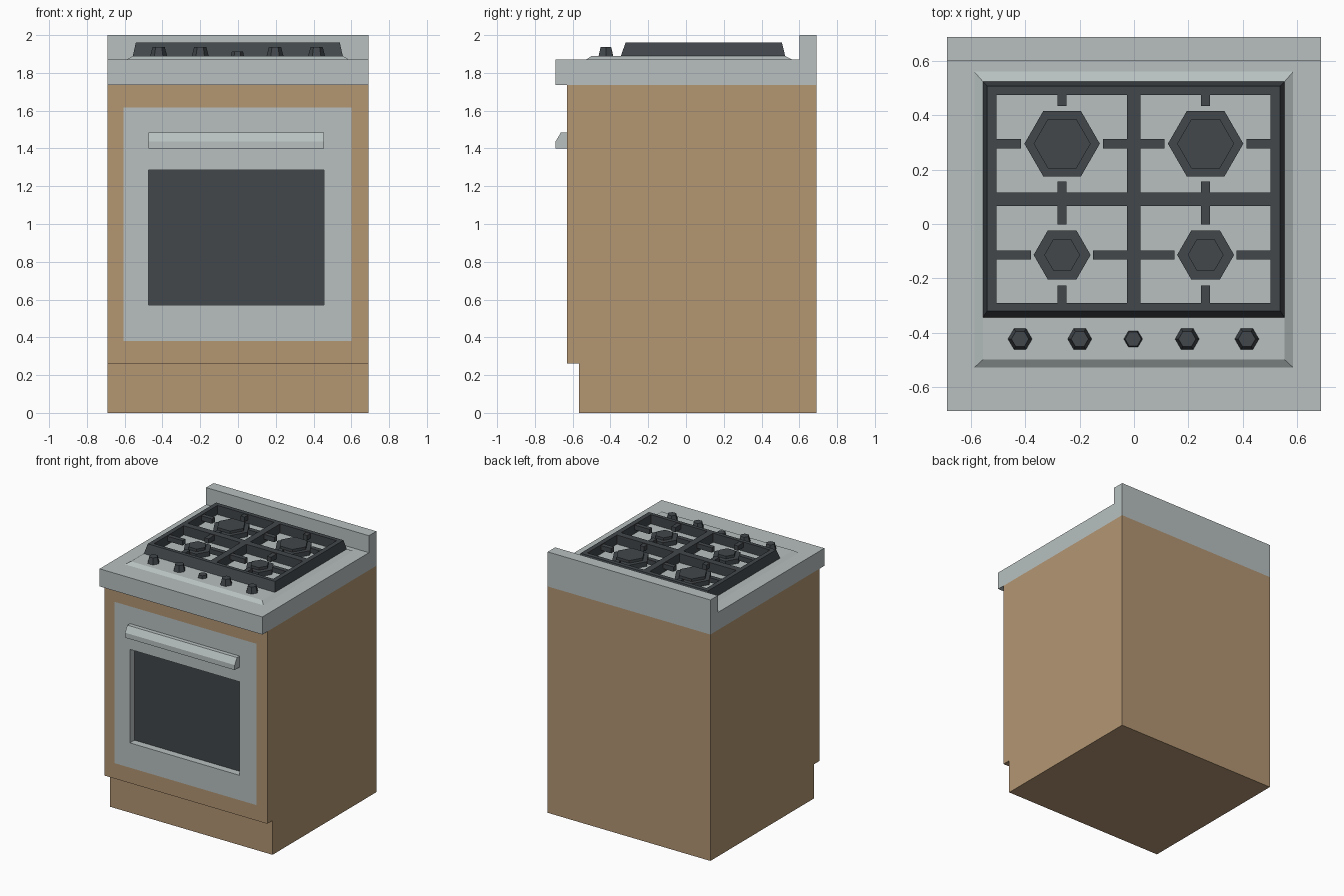
import bpy, bmesh, math

if "Cube" in bpy.data.objects:
    bpy.data.objects.remove(bpy.data.objects["Cube"])


def material(name, rgb):
    m = bpy.data.materials.new(name)
    m.diffuse_color = (*rgb, 1)
    m.use_nodes = True
    m.node_tree.nodes["Principled BSDF"].inputs["Base Color"].default_value = m.diffuse_color
    return m


WOOD = material("warm wood", (0.456, 0.305, 0.171))
STEEL = material("pale steel", (0.479, 0.527, 0.527))
IRON = material("dark iron", (0.054, 0.063, 0.070))


def loft(name, loops, mats, bands=None, closed=False):
    """Skin matching loops of points; bands gives a material index per band, last one for the end cap."""
    bm = bmesh.new()
    rings = [[bm.verts.new(p) for p in loop] for loop in loops]
    pairs = list(zip(rings, rings[1:])) + ([(rings[-1], rings[0])] if closed else [])
    n = len(rings[0])
    for k, (a, b) in enumerate(pairs):
        for i in range(n):
            j = (i + 1) % n
            f = bm.faces.new((a[i], a[j], b[j], b[i]))
            f.material_index = bands[k] if bands else 0
    if not closed:
        bm.faces.new(rings[0])
        bm.faces.new(rings[-1]).material_index = bands[-1] if bands else 0
    bmesh.ops.recalc_face_normals(bm, faces=bm.faces)
    me = bpy.data.meshes.new(name)
    bm.to_mesh(me)
    bm.free()
    for m in mats:
        me.materials.append(m)
    ob = bpy.data.objects.new(name, me)
    bpy.context.collection.objects.link(ob)
    return ob


def flat_rect(x0, x1, y0, y1, z):
    return [(x0, y0, z), (x1, y0, z), (x1, y1, z), (x0, y1, z)]


def upright_rect(x0, x1, z0, z1, y):
    return [(x0, y, z0), (x1, y, z0), (x1, y, z1), (x0, y, z1)]


def box(name, x0, x1, y0, y1, z0, z1, mat):
    return loft(name, [flat_rect(x0, x1, y0, y1, z) for z in (z0, z1)], [mat])


def extrude_x(name, profile, x0, x1, mat):
    return loft(name, [[(x, y, z) for y, z in profile] for x in (x0, x1)], [mat])


def hex_stack(name, x, y, tiers, mat):
    """Six-sided part skinned through (radius, height) tiers."""
    return loft(name, [[(x + r * math.cos(math.radians(60 * i)),
                         y + r * math.sin(math.radians(60 * i)), z)
                        for i in range(6)] for r, z in tiers], [mat])


# Cabinet with flush oven door and recessed window
loft("cabinet_and_oven_door", [
    upright_rect(-0.69, 0.69, 0.262, 1.735, 0.69),
    upright_rect(-0.69, 0.69, 0.262, 1.735, -0.63),
    upright_rect(-0.605, 0.60, 0.38, 1.617, -0.63),
    upright_rect(-0.475, 0.455, 0.57, 1.287, -0.63),
    upright_rect(-0.475, 0.455, 0.57, 1.287, -0.575),
], [WOOD, STEEL, IRON], bands=[0, 0, 1, 1, 2])
box("plinth", -0.69, 0.69, -0.567, 0.69, 0, 0.262, WOOD)

# Door handle
extrude_x("door_handle", [(-0.63, 1.40), (-0.69, 1.40), (-0.69, 1.438),
                          (-0.662, 1.485), (-0.63, 1.485)], -0.475, 0.455, STEEL)

# Worktop with rear upstand
extrude_x("worktop", [(-0.69, 1.735), (0.69, 1.735), (0.69, 2.0), (0.60, 2.0),
                      (0.60, 1.87), (-0.69, 1.87)], -0.69, 0.69, STEEL)

# Raised hob tray
loft("hob_tray", [flat_rect(-0.592, 0.59, -0.532, 0.565, 1.868),
                  flat_rect(-0.557, 0.555, -0.50, 0.525, 1.89)], [STEEL])

# Pan support: tapered frame and crossing bars
G0, G1 = 1.889, 1.96
loft("grate_frame", [
    flat_rect(-0.557, 0.555, -0.345, 0.525, G0),
    flat_rect(-0.541, 0.539, -0.32, 0.508, G1),
    flat_rect(-0.507, 0.503, -0.292, 0.475, G1),
    flat_rect(-0.507, 0.503, -0.292, 0.475, G0),
], [IRON], closed=True)
box("grate_centre_bar", -0.026, 0.024, -0.30, 0.48, G0, G1, IRON)
box("grate_cross_bar_left", -0.51, -0.026, 0.067, 0.117, G0, G1, IRON)
box("grate_cross_bar_right", 0.024, 0.505, 0.067, 0.117, G0, G1, IRON)

# Burners and the prongs reaching toward them
P0, P1, W = 1.918, 1.955, 0.017
for side, cx, xa, xb in (("left", -0.265, -0.507, -0.026), ("right", 0.264, 0.024, 0.503)):
    for row, cy, r, cap, gap, ya, yb, y_lo, y_hi in (
            ("rear", 0.296, 0.139, 0.105, 0.151, 0.117, 0.475, 0.157, 0.435),
            ("front", -0.114, 0.105, 0.066, 0.114, -0.292, 0.067, -0.226, -0.002)):
        tag = f"{row}_{side}"
        hex_stack(f"burner_{tag}", cx, cy, [(r, 1.888), (r, 1.925)], IRON)
        hex_stack(f"burner_cap_{tag}", cx, cy, [(cap, 1.92), (cap, 1.945)], IRON)
        box(f"prong_outer_x_{tag}", xa, cx - gap, cy - W, cy + W, P0, P1, IRON)
        box(f"prong_inner_x_{tag}", cx + gap, xb, cy - W, cy + W, P0, P1, IRON)
        box(f"prong_near_y_{tag}", cx - W, cx + W, ya, y_lo, P0, P1, IRON)
        box(f"prong_far_y_{tag}", cx - W, cx + W, y_hi, yb, P0, P1, IRON)

# Control knobs, with a smaller one in the middle
for i, x in enumerate((-0.42, -0.20, -0.003, 0.196, 0.416)):
    tiers = [(0.035, 1.888), (0.030, 1.912)] if i == 2 else [(0.045, 1.888), (0.032, 1.938)]
    hex_stack(f"knob_{i + 1}", x, -0.424, tiers, IRON)
